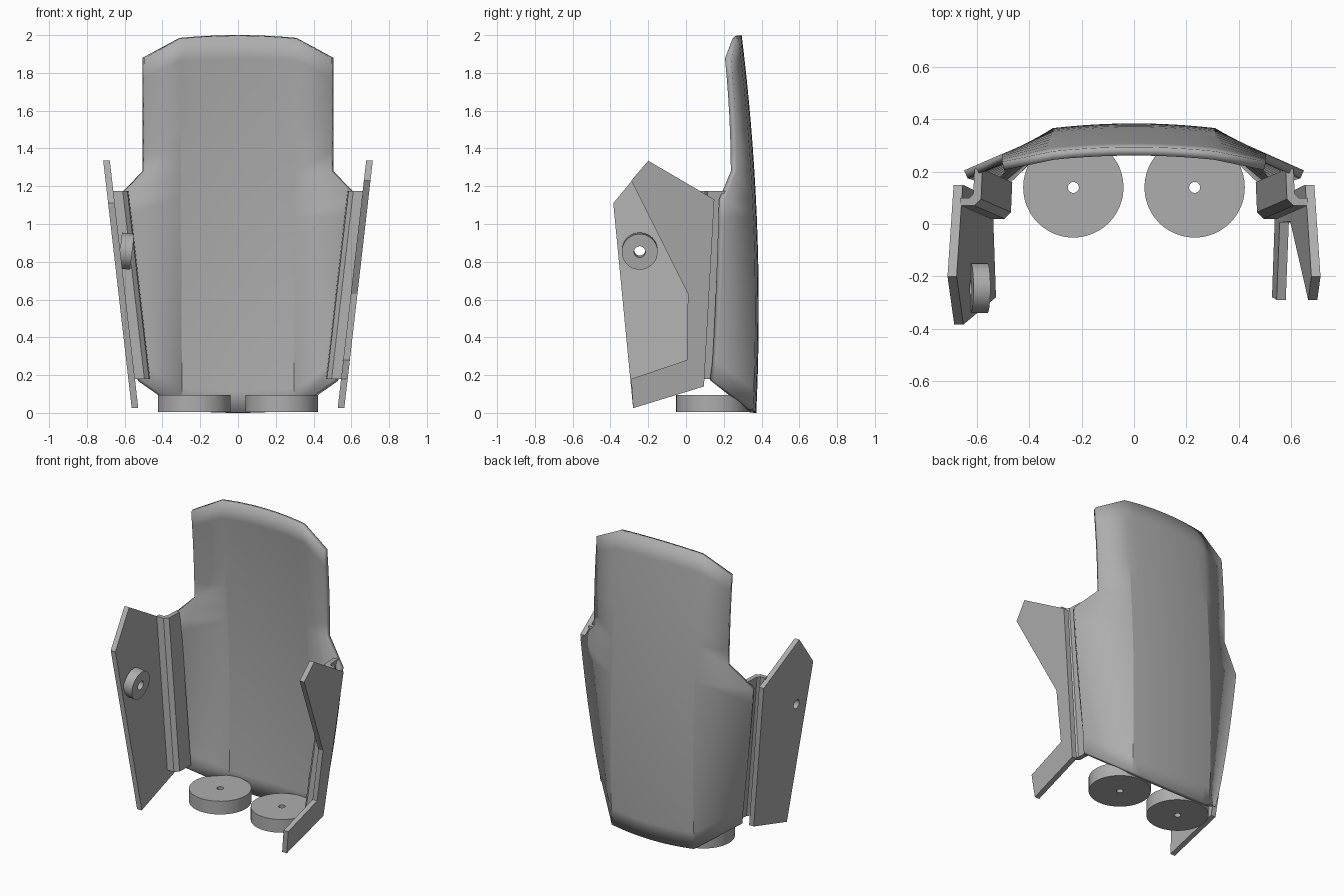
import bpy, bmesh, math
from mathutils import Matrix, Vector

cube = bpy.data.objects.get("Cube")
if cube:
    bpy.data.objects.remove(cube)

grey = bpy.data.materials.new("plain_grey")
grey.use_nodes = True
grey.diffuse_color = (0.42, 0.42, 0.42, 1)
grey.node_tree.nodes["Principled BSDF"].inputs["Base Color"].default_value = (0.42, 0.42, 0.42, 1)


def finish(name, bm, recalc=True, smooth=None):
    if recalc:
        bmesh.ops.recalc_face_normals(bm, faces=bm.faces)
    mesh = bpy.data.meshes.new(name)
    bm.to_mesh(mesh)
    bm.free()
    mesh.materials.append(grey)
    ob = bpy.data.objects.new(name, mesh)
    bpy.context.collection.objects.link(ob)
    bpy.ops.object.select_all(action='DESELECT')
    ob.select_set(True)
    bpy.context.view_layer.objects.active = ob
    if smooth:
        bpy.ops.object.shade_smooth_by_angle(angle=math.radians(smooth))
    return ob


def loft(name, loops, closed=False, smooth=None):
    """Skin matching point loops; cap the ends, or join last to first."""
    bm = bmesh.new()
    rings = [[bm.verts.new(p) for p in loop] for loop in loops]
    n = len(rings[0])
    pairs = list(zip(rings, rings[1:]))
    if closed:
        pairs.append((rings[-1], rings[0]))
    else:
        bm.faces.new(rings[0])
        bm.faces.new(rings[-1])
    for a, b in pairs:
        for i in range(n):
            j = (i + 1) % n
            bm.faces.new((a[i], a[j], b[j], b[i]))
    return finish(name, bm, smooth=smooth)


def washer(name, radius, hole, height, matrix):
    """Disc with a round hole, standing on its local origin."""
    loops = []
    for r, z in ((hole, 0), (radius, 0), (radius, height), (hole, height)):
        loops.append([matrix @ Vector((r * math.cos(a), r * math.sin(a), z))
                      for a in (math.tau * i / 48 for i in range(48))])
    return loft(name, loops, closed=True, smooth=30)


# Curved back shell: bowed centre panel and a tapering panel on each side
SEAM = 0.31


def back_y(x, z):
    return 0.385 - 0.043 * (z - 0.55) ** 2 - 0.018 * (x / SEAM) ** 2


rows = []   # (seam height, edge point)
for i in range(11):
    t = i / 10
    rows.append((0.015 + 1.135 * t,
                 (0.53 + 0.12 * t + 0.04 * t * (1 - t), 0.15 + 0.055 * t ** 0.6, 0.17 + 0.96 * t)))
for i in range(7):
    t = i / 6
    rows.append((1.28 + 0.705 * t, (0.505, 0.268 - 0.03 * t * t, 1.28 + 0.6 * t)))

bm = bmesh.new()
grid = []
for seam_z, (ex, ey, ez) in rows:
    f = (seam_z - 0.015) / 1.97
    line = [(-ex, ey, ez)]
    for k in range(-5, 6):
        x = SEAM * k / 5
        z = seam_z + (2 * f - 1) * 0.015 * (1 - (k / 5) ** 2)
        line.append((x, back_y(x, z), z))
    line.append((ex, ey, ez))
    grid.append([bm.verts.new(p) for p in line])
for a, b in zip(grid, grid[1:]):
    for i in range(len(a) - 1):
        bm.faces.new((a[i], b[i], b[i + 1], a[i + 1]))
shell = finish("back_shell", bm, recalc=False, smooth=12)
solid = shell.modifiers.new("thickness", 'SOLIDIFY')
solid.thickness = 0.033
solid.offset = -1


# Leaning side wings
def wing_x(z):
    return 0.56 + 0.115 * z


def wing(name, side, outline):
    return loft(name, [[(side * (wing_x(z) - d), y, z) for y, z in outline] for d in (0, 0.035)])


rear = [(-0.28, 0.025), (0.095, 0.14), (0.15, 1.13), (-0.2, 1.335)]
right_wing = wing("right_wing", -1, rear + [(-0.385, 1.11)])
wing("left_wing", 1, rear + [(-0.29, 1.23), (0.01, 0.63), (0.005, 0.28), (-0.29, 0.18)])

# Channel joining each wing to the shell
for name, s in (("left_channel", 1), ("right_channel", -1)):
    ends = []
    for z, y in ((0.18, 0.02), (1.175, 0.07)):
        x = wing_x(z) - 0.03
        profile = [(0, 0), (0.055, 0), (0.08, 0.025), (0.085, 0.14), (0.055, 0.14), (0.05, 0.045),
                   (0.035, 0.03), (0, 0.03)]
        ends.append([(s * (x - px), y + py, z) for px, py in profile])
    loft(name, ends)

# Boss on the inside of the right wing, with a through hole
lean = Matrix.Rotation(math.radians(90 + 6.5), 4, 'Y')
seat = Matrix.Translation((0.033 - wing_x(0.85), -0.245, 0.86)) @ lean
washer("right_boss", 0.095, 0.03, 0.065, seat)
bpy.ops.mesh.primitive_cylinder_add(vertices=48, radius=0.03, depth=0.2)
cutter = bpy.context.object
cutter.name = "hole_cutter"
cutter.matrix_world = seat
cutter.hide_render = True
cut = right_wing.modifiers.new("hole", 'BOOLEAN')
cut.object = cutter
cut.solver = 'EXACT'
bpy.context.view_layer.objects.active = right_wing
bpy.ops.object.modifier_apply(modifier=cut.name)
bpy.data.objects.remove(cutter)

# Pair of base discs
for name, x in (("left_disc", 0.232), ("right_disc", -0.232)):
    washer(name, 0.192, 0.021, 0.09, Matrix.Translation((x, 0.14, 0.005)))
